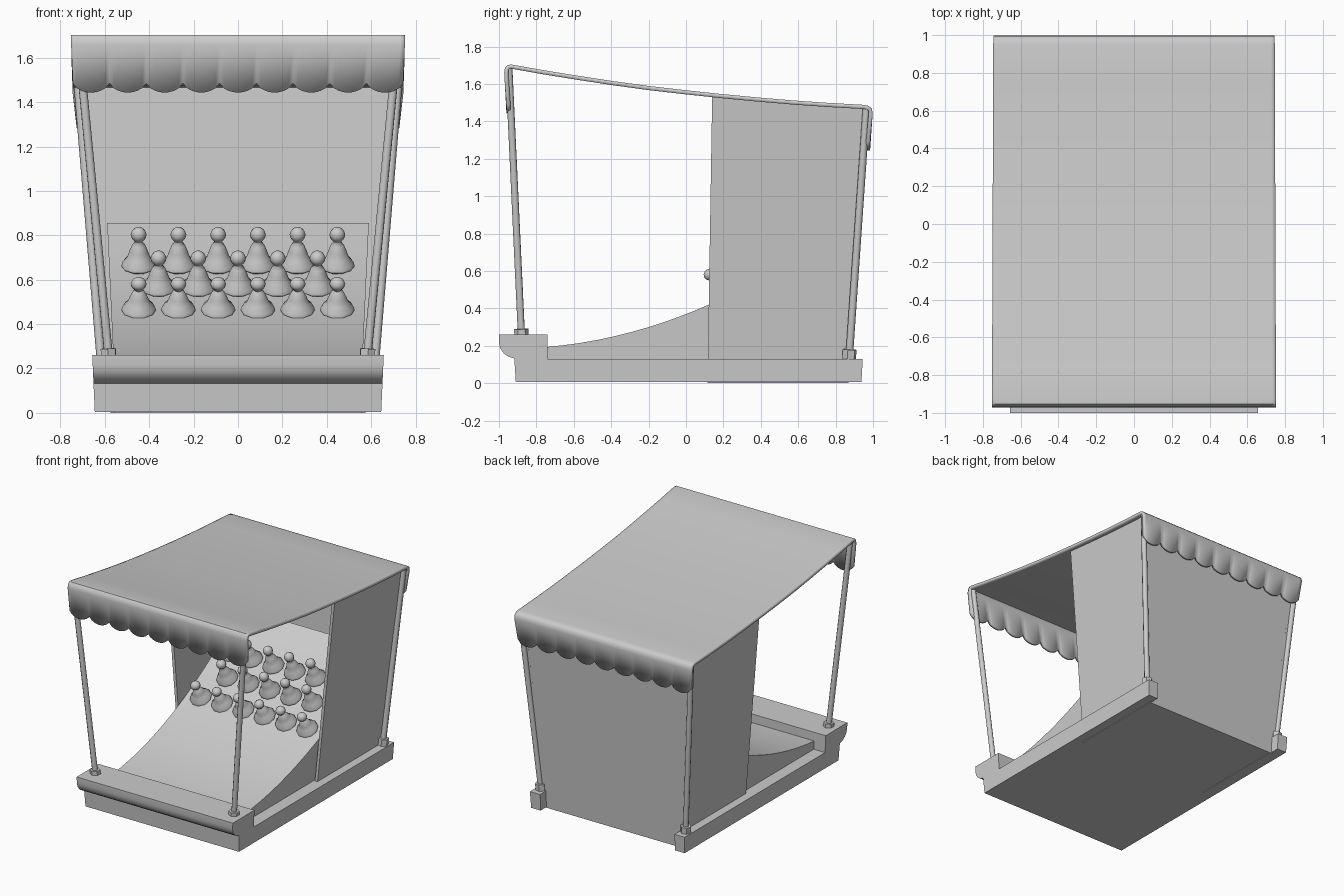
import bpy, bmesh, math
from mathutils import Vector, Matrix

if "Cube" in bpy.data.objects:
    bpy.data.objects.remove(bpy.data.objects["Cube"])


def finish(name, bm, smooth=None):
    bmesh.ops.recalc_face_normals(bm, faces=bm.faces)
    me = bpy.data.meshes.new(name)
    bm.to_mesh(me)
    bm.free()
    ob = bpy.data.objects.new(name, me)
    bpy.context.collection.objects.link(ob)
    if smooth:
        bpy.context.view_layer.objects.active = ob
        ob.select_set(True)
        bpy.ops.object.shade_smooth_by_angle(angle=math.radians(smooth))
        ob.select_set(False)
    return ob


def prism(name, profile, right, left, smooth=None):
    """Extrude a y,z profile between two x positions that depend on z."""
    bm = bmesh.new()
    a = [bm.verts.new((right(z), y, z)) for y, z in profile]
    b = [bm.verts.new((left(z), y, z)) for y, z in profile]
    n = len(profile)
    bm.faces.new(a)
    bm.faces.new(b[::-1])
    for i in range(n):
        j = (i + 1) % n
        bm.faces.new((a[i], b[i], b[j], a[j]))
    return finish(name, bm, smooth)


def rod(name, p, q, r, sides, smooth=None):
    p, q = Vector(p), Vector(q)
    bm = bmesh.new()
    m = Matrix.Translation((p + q) / 2) @ (q - p).to_track_quat('Z', 'Y').to_matrix().to_4x4()
    bmesh.ops.create_cone(bm, cap_ends=True, segments=sides, radius1=r, radius2=r,
                          depth=(q - p).length, matrix=m)
    return finish(name, bm, smooth)


def base_w(z):
    return 0.645 + 0.045 * z


def wall_w(z):
    return 0.575 + 0.092 * z


def ramp_w(z):
    return 0.55 + 0.046 * z


def ramp_z(y):
    t = y + 0.74
    return 0.194 + 0.085 * t + 0.205 * t * t


# Base with moulded front counter
prism("base", [(-0.91, 0.005), (0.86, 0.005), (0.86, 0.13), (-0.74, 0.13), (-0.74, 0.26),
               (-1, 0.26), (-1, 0.215), (-0.993, 0.185), (-0.975, 0.16), (-0.95, 0.142),
               (-0.918, 0.132)], base_w, lambda z: -base_w(z), 30)

# Curved ramp
ys = [-0.74 + i * 1.6 / 18 for i in range(19)]
prism("ramp", [(y, ramp_z(y)) for y in ys] + [(0.86, 0.1), (-0.74, 0.1)],
      ramp_w, lambda z: -ramp_w(z), 30)

# Back wall
prism("back_wall", [(0.848, 0), (0.868, 0), (0.957, 1.475), (0.937, 1.475)],
      wall_w, lambda z: -wall_w(z))

for s, side in ((1, "right"), (-1, "left")):
    # Side wall
    prism(side + "_wall", [(0.115, 0), (0.14, 1.535), (0.55, 1.495), (0.957, 1.472), (0.868, 0)],
          lambda z: s * wall_w(z), lambda z: s * (wall_w(z) - 0.022))
    # Rear corner block
    prism(side + "_rear_block", [(0.86, 0.005), (0.938, 0.005), (0.945, 0.13), (0.86, 0.13)],
          lambda z: s * base_w(z), lambda z: s * 0.565)
    # Poles and hexagonal feet
    rod(side + "_front_pole", (s * 0.583, -0.88, 0.26), (s * 0.72, -0.947, 1.685), 0.02, 8, 50)
    rod(side + "_rear_pole", (s * 0.608, 0.872, 0.13), (s * 0.72, 0.965, 1.475), 0.02, 8, 50)
    rod(side + "_front_foot", (s * 0.583, -0.88, 0.258), (s * 0.585, -0.881, 0.29), 0.038, 6)
    rod(side + "_rear_foot", (s * 0.608, 0.872, 0.128), (s * 0.611, 0.875, 0.18), 0.038, 6)

# Sagging canopy with scalloped front and back valances
path = [(-0.96, 1.485), (-0.972, 1.66), (-0.968, 1.685), (-0.953, 1.702), (-0.93, 1.703),
        (-0.76, 1.673), (-0.58, 1.644), (-0.39, 1.615), (-0.2, 1.589), (0, 1.566), (0.2, 1.545),
        (0.39, 1.527), (0.58, 1.511), (0.77, 1.498), (0.95, 1.488), (0.978, 1.482),
        (0.994, 1.467), (0.998, 1.44), (0.984, 1.285)]
bm = bmesh.new()
rows = []
N, SEG = 9, 8
for k, (y, z) in enumerate(path):
    end = k in (0, len(path) - 1)
    w = 0.752 - 0.007 * (y + 0.97) / 1.97 - (0.008 if k == 0 else 0.018 if end else 0)
    row = []
    for i in range(N * SEG + 1):
        drop = 0.042 * abs(math.sin(math.pi * i / SEG)) ** 0.6 if end else 0
        row.append(bm.verts.new((w * (2 * i / (N * SEG) - 1), y, z - drop)))
    rows.append(row)
for a, b in zip(rows, rows[1:]):
    for i in range(N * SEG):
        bm.faces.new((a[i], a[i + 1], b[i + 1], b[i]))
canopy = finish("canopy", bm, 40)
if canopy.data.polygons[N * SEG * 8].normal.z < 0:
    canopy.data.flip_normals()
mod = canopy.modifiers.new("thickness", 'SOLIDIFY')
mod.thickness = 0.022
mod.offset = -1

# Rows of skittles leaning out from the ramp
PIN = [(0, 0), (0.06, -0.002), (0.078, 0.012), (0.074, 0.03), (0.052, 0.055), (0.042, 0.085),
       (0.03, 0.115), (0.018, 0.13), (0.02, 0.136), (0.032, 0.15), (0.036, 0.166),
       (0.03, 0.184), (0.016, 0.197), (0, 0.2)]


def skittle(name, x, y, tilt, h):
    bm = bmesh.new()
    vs = [bm.verts.new((r, 0, z * h)) for r, z in PIN]
    es = [bm.edges.new(e) for e in zip(vs, vs[1:])]
    bmesh.ops.spin(bm, geom=vs + es, cent=(0, 0, 0), axis=(0, 0, 1), angle=2 * math.pi,
                   steps=10, use_duplicate=False)
    bmesh.ops.remove_doubles(bm, verts=bm.verts, dist=0.0005)
    bm.transform(Matrix.Translation((x, y, ramp_z(y))) @
                 Matrix.Rotation(math.radians(tilt), 4, 'X'))
    finish(name, bm, 60)


for r, (y, tilt, h, count) in enumerate(((0.2, 30, 0.88, 6), (0.39, 29, 1, 5), (0.56, 26, 1.02, 6))):
    for i in range(count):
        skittle(f"skittle_{r}_{i}", 0.179 * (i - (count - 1) / 2), y, tilt, h)
